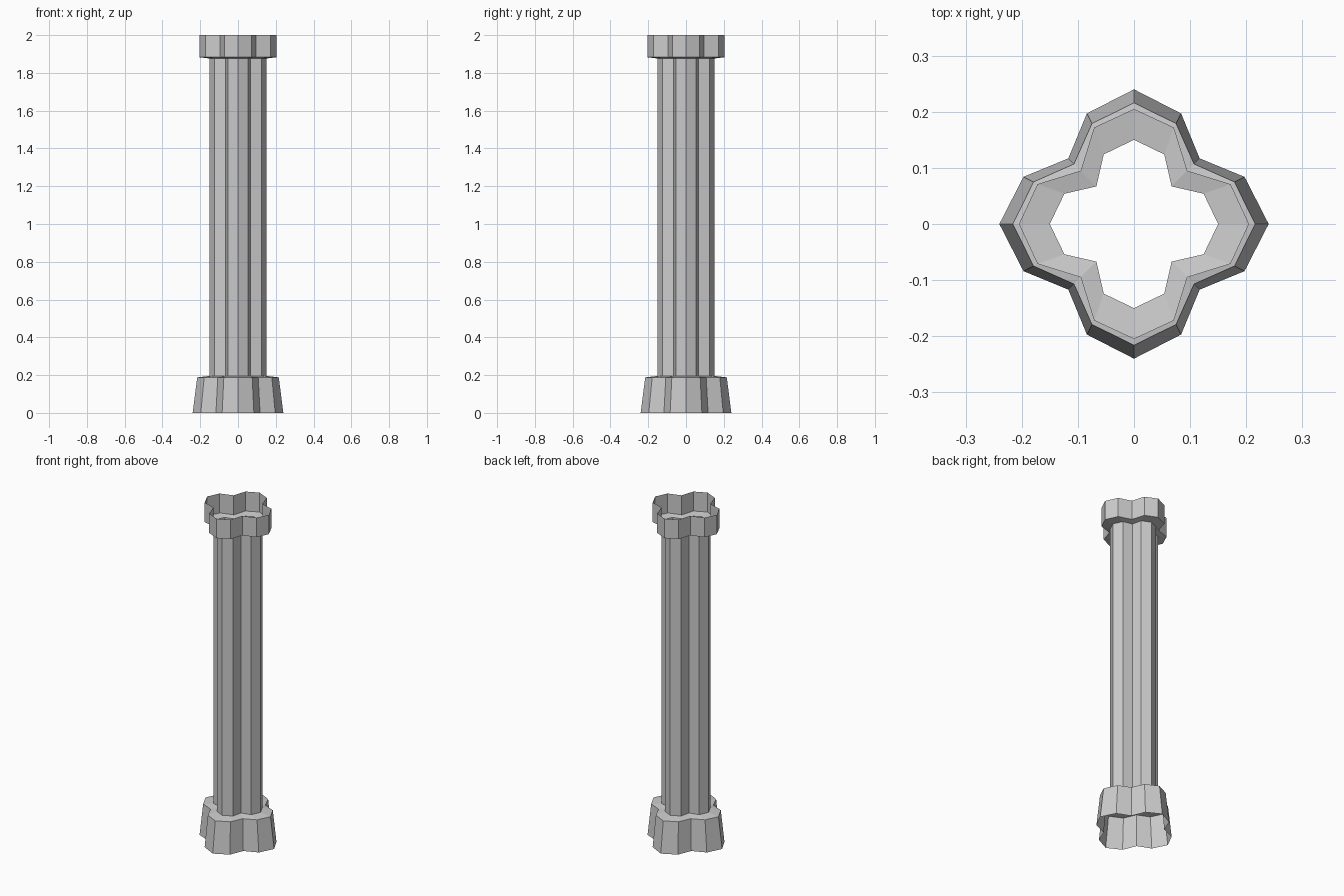
import bpy, bmesh

if "Cube" in bpy.data.objects:
    bpy.data.objects.remove(bpy.data.objects["Cube"])

# Each level: height, lobe tip radius, lobe shoulder (long, short), notch offset
LEVELS = [
    (0.000, 0.240, 0.197, 0.084, 0.117),   # base foot
    (0.188, 0.216, 0.179, 0.075, 0.107),   # base top edge
    (0.196, 0.150, 0.124, 0.054, 0.067),   # shaft bottom
    (1.876, 0.150, 0.124, 0.054, 0.067),   # shaft top
    (1.883, 0.205, 0.172, 0.071, 0.095),   # cap lower edge
    (2.000, 0.205, 0.172, 0.071, 0.095),   # cap rim
]


def quatrefoil(tip, a, b, notch):
    """Sixteen-sided four-lobed outline, one quarter turned four times."""
    pts = []
    quarter = [(tip, 0), (a, b), (notch, notch), (b, a)]
    for _ in range(4):
        pts += quarter
        quarter = [(-y, x) for x, y in quarter]
    return pts


# Hollow column: open at both ends, lofted through the levels
bm = bmesh.new()
rings = [[bm.verts.new((x, y, z)) for x, y in quatrefoil(*shape)]
         for z, *shape in LEVELS]
for low, high in zip(rings, rings[1:]):
    n = len(low)
    for i in range(n):
        j = (i + 1) % n
        bm.faces.new((low[i], low[j], high[j], high[i]))

mesh = bpy.data.meshes.new("column")
bm.to_mesh(mesh)
bm.free()
bpy.context.collection.objects.link(bpy.data.objects.new("column", mesh))
